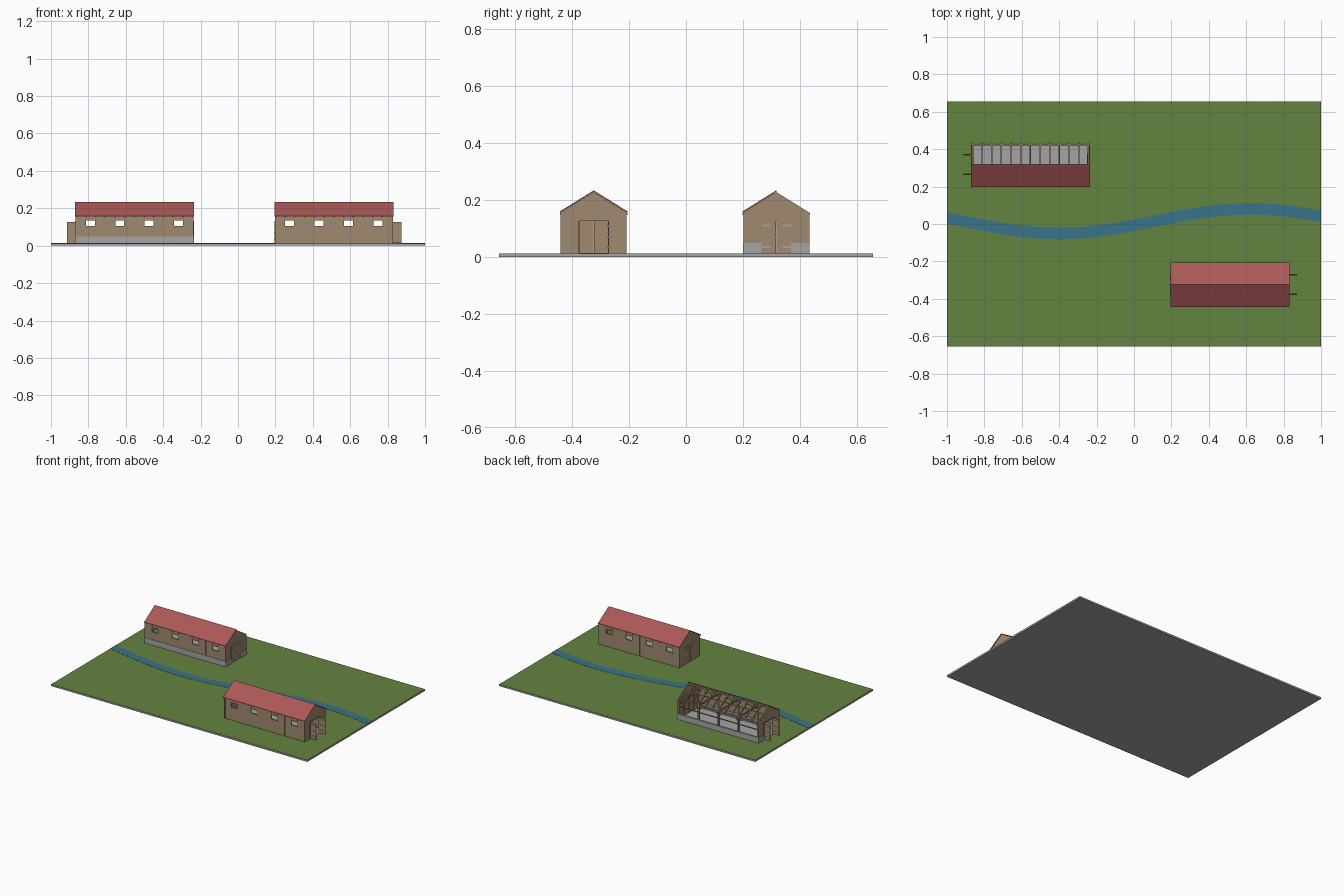
import bpy, bmesh, math

if "Cube" in bpy.data.objects:
    bpy.data.objects.remove(bpy.data.objects["Cube"])

def material(name, r, g, b):
    m = bpy.data.materials.new(name)
    lin = lambda c: (c / 255 / 12.92) if c < 11 else ((c / 255 + 0.055) / 1.055) ** 2.4
    m.diffuse_color = (lin(r), lin(g), lin(b), 1)
    m.use_nodes = True
    m.node_tree.nodes["Principled BSDF"].inputs["Base Color"].default_value = m.diffuse_color
    return m

GRASS = material("grass green", 100, 132, 64)
STONE = material("concrete grey", 165, 165, 165)
WATER = material("river blue", 58, 116, 138)
WOOD = material("timber brown", 160, 138, 110)
RED = material("roof red", 172, 88, 87)

def finish(name, bm, mat, loc=(0, 0, 0)):
    bmesh.ops.recalc_face_normals(bm, faces=bm.faces)
    me = bpy.data.meshes.new(name)
    bm.to_mesh(me)
    bm.free()
    me.materials.append(mat)
    ob = bpy.data.objects.new(name, me)
    ob.location = loc
    bpy.context.collection.objects.link(ob)
    return ob

def add_prism(bm, pts, x0, x1):
    """Extrude a (y, z) outline along x."""
    a = [bm.verts.new((x0, y, z)) for y, z in pts]
    b = [bm.verts.new((x1, y, z)) for y, z in pts]
    bm.faces.new(a)
    bm.faces.new(b[::-1])
    n = len(pts)
    for i in range(n):
        bm.faces.new((a[i], b[i], b[(i + 1) % n], a[(i + 1) % n]))

def prisms(name, items, mat, loc):
    bm = bmesh.new()
    for pts, x0, x1 in items:
        add_prism(bm, pts, min(x0, x1), max(x0, x1))
    return finish(name, bm, mat, loc)

def rect(y0, y1, z0, z1):
    return [(y0, z0), (y1, z0), (y1, z1), (y0, z1)]

def box(x0, x1, y0, y1, z0, z1):
    return (rect(y0, y1, z0, z1), x0, x1)

G = 0.012                      # top of the ground
L, W = 0.315, 0.114            # half length and half width of a barn
EAVE, RIDGE, OVER = 0.160, 0.234, 0.119
SLOPE = (RIDGE - EAVE) / OVER
T = 0.006                      # board thickness
DOOR_W, DOOR_H = 0.051, 0.126
under = lambda y, d: RIDGE - d - SLOPE * abs(y)

def barn(label, cx, cy, s, ruined):
    loc = (cx, cy, 0)
    nm = lambda part: label + "_" + part
    bays = [-L + L / 4 + i * L / 2 for i in range(4)]
    bents = [-L + 0.005 + i * (2 * L - 0.01) / 4 for i in range(5)]
    sides = (-1,) if ruined else (-1, 1)

    # floor
    prisms(nm("floor"), [box(-L, L, -W + T, W - T, G - 0.004, G + 0.002)], STONE, loc)

    # long walls with four window openings each
    walls, frames = [], []
    for sy in sides:
        o, i = sy * W, sy * (W - T)
        walls += [box(-L, L, o, i, G, 0.104), box(-L, L, o, i, 0.134, under(W, 0.008))]
        edges = [-L] + [c + d for c in bays for d in (-0.024, 0.024)] + [L]
        for k in range(0, len(edges), 2):
            walls.append(box(edges[k], edges[k + 1], o, i, 0.104, 0.134))
        for c in bays:
            for z in (0.101, 0.134):
                frames.append(box(c - 0.027, c + 0.027, o + sy * 0.002, i - sy * 0.002, z, z + 0.003))
    prisms(nm("long_walls"), walls, WOOD, loc)
    prisms(nm("window_frames"), frames, WOOD, loc)

    # gable walls with a doorway
    d = DOOR_W
    half = [(d, G), (W, G), (W, under(W, 0.007)), (0, under(0, 0.007))]
    outline = half + [(-W, half[2][1]), (-W, G), (-d, G), (-d, DOOR_H), (d, DOOR_H)]
    prisms(nm("gable_walls"), [(outline, sx * L, sx * (L - T)) for sx in (-1, 1)], WOOD, loc)

    # posts, eave plates, ridge beam, ties and rails
    frame = []
    for sy in (-1, 1):
        for x in bents:
            frame.append(box(x - 0.005, x + 0.005, sy * (W + 0.002), sy * (W - 0.012), G, under(W, 0.008)))
        frame.append(box(-L, L, sy * (W - 0.002), sy * (W - 0.012), 0.144, 0.154))
        frame.append(box(-L, L, sy * (W - T), sy * (W - 0.011), 0.096, 0.102))
    for x in bents:
        frame.append(box(x - 0.004, x + 0.004, -W + T, W - T, 0.145, 0.153))
    for x in (-L + 0.005, L - 0.005):   # door posts
        for y in (-d - 0.004, d + 0.004):
            frame.append(box(x - 0.007, x + 0.007, y - 0.004, y + 0.004, G, DOOR_H + 0.006))
        frame.append(box(x - 0.007, x + 0.007, -d, d, DOOR_H, DOOR_H + 0.006))
    frame.append(box(-L, L, -0.004, 0.004, 0.214, 0.226))
    prisms(nm("timber_frame"), frame, WOOD, loc)

    # diagonal knee braces along the long sides
    bm = bmesh.new()
    for sy in (-1, 1):
        y0, y1 = sy * (W - T), sy * (W - 0.011)
        for x in bents:
            for sx in (-1, 1):
                if abs(x + sx * 0.03) < L:
                    q = [(x, 0.112), (x, 0.119), (x + sx * 0.03, 0.149), (x + sx * 0.03, 0.142)]
                    a = [bm.verts.new((px, y0, pz)) for px, pz in q]
                    f = bm.faces.new(a)
                    r = bmesh.ops.extrude_face_region(bm, geom=[f])
                    vs = [v for v in r["geom"] if isinstance(v, bmesh.types.BMVert)]
                    bmesh.ops.translate(bm, verts=vs, vec=(0, y1 - y0, 0))
    finish(nm("knee_braces"), bm, WOOD, loc)

    # rafters
    rafters = []
    for k in range(13):
        x = -L + 0.004 + k * (2 * L - 0.008) / 12
        for sy in (-1, 1):
            e = sy * (OVER - 0.001)
            pts = [(0, under(0, 0.006)), (e, under(e, 0.006)), (e, under(e, 0.014)), (0, under(0, 0.014))]
            rafters.append((pts, x - 0.0035, x + 0.0035))
    prisms(nm("rafters"), rafters, WOOD, loc)

    # roof slopes
    roof = []
    for sy in sides:
        e = sy * OVER
        pts = [(0, RIDGE), (e, EAVE), (e, EAVE - 0.005), (0, RIDGE - 0.005)]
        roof.append((pts, -L - 0.003, L + 0.003))
    prisms(nm("roof"), roof, RED, loc)

    # two open door leaves at one end, closed pair at the other
    xo, xc = s * L, -s * L
    doors = []
    for sy in (-1, 1):
        y = sy * (d + 0.001)
        doors.append(box(xo, xo + s * 0.046, y - 0.002, y + 0.002, G + 0.002, DOOR_H))
        for z in (0.03, 0.066, 0.105):
            doors.append(box(xo + s * 0.003, xo + s * 0.043, y - 0.004, y + 0.004, z, z + 0.007))
        doors.append(box(xc, xc + s * 0.005, sy * 0.0005, sy * d, G + 0.002, DOOR_H))
    prisms(nm("doors"), doors, WOOD, loc)

    # hinges and handle on the closed doors
    iron = [box(xc - s * 0.004, xc + s * 0.002, sy * 0.021, sy * d, z, z + 0.006)
            for sy in (-1, 1) for z in (0.032, 0.108)]
    iron.append(box(xc - s * 0.004, xc + s * 0.002, -0.004, 0.004, 0.066, 0.071))
    prisms(nm("door_hinges"), iron, STONE, loc)

    # low concrete plinth wall round the ruined barn
    if ruined:
        h, p = 0.05, 0.003
        base = [box(-L - p, L + p, sy * (W + p), sy * (W - T - 0.004), G, h) for sy in (-1, 1)]
        base += [box(sx * (L + p), sx * (L - T - 0.004), sy * W, sy * (d + 0.001), G, h)
                 for sx in (-1, 1) for sy in (-1, 1)]
        prisms(nm("plinth"), base, STONE, loc)

# ground slab with a grass top
ground = prisms("ground", [box(-1, 1, -0.656, 0.656, 0, G)], STONE, (0, 0, 0))
ground.data.materials.append(GRASS)
for f in ground.data.polygons:
    if f.normal.z > 0.5:
        f.material_index = 1

# winding river plate
bm = bmesh.new()
prev = None
for k in range(41):
    x = -1 + k / 20
    y = 0.015 + 0.066 * math.sin(3.08 * (x - 0.11))
    cur = [bm.verts.new((x, y + o, z)) for o, z in
           ((-0.031, 0.011), (-0.031, 0.0132), (0.031, 0.0132), (0.031, 0.011))]
    if prev:
        for i in range(4):
            j = (i + 1) % 4
            bm.faces.new((prev[i], prev[j], cur[j], cur[i]))
    else:
        bm.faces.new(cur)
    prev = cur
bm.faces.new(prev)
finish("river", bm, WATER)

barn("front_barn", 0.5125, -0.324, 1, False)
barn("back_barn", -0.5535, 0.317, -1, True)
